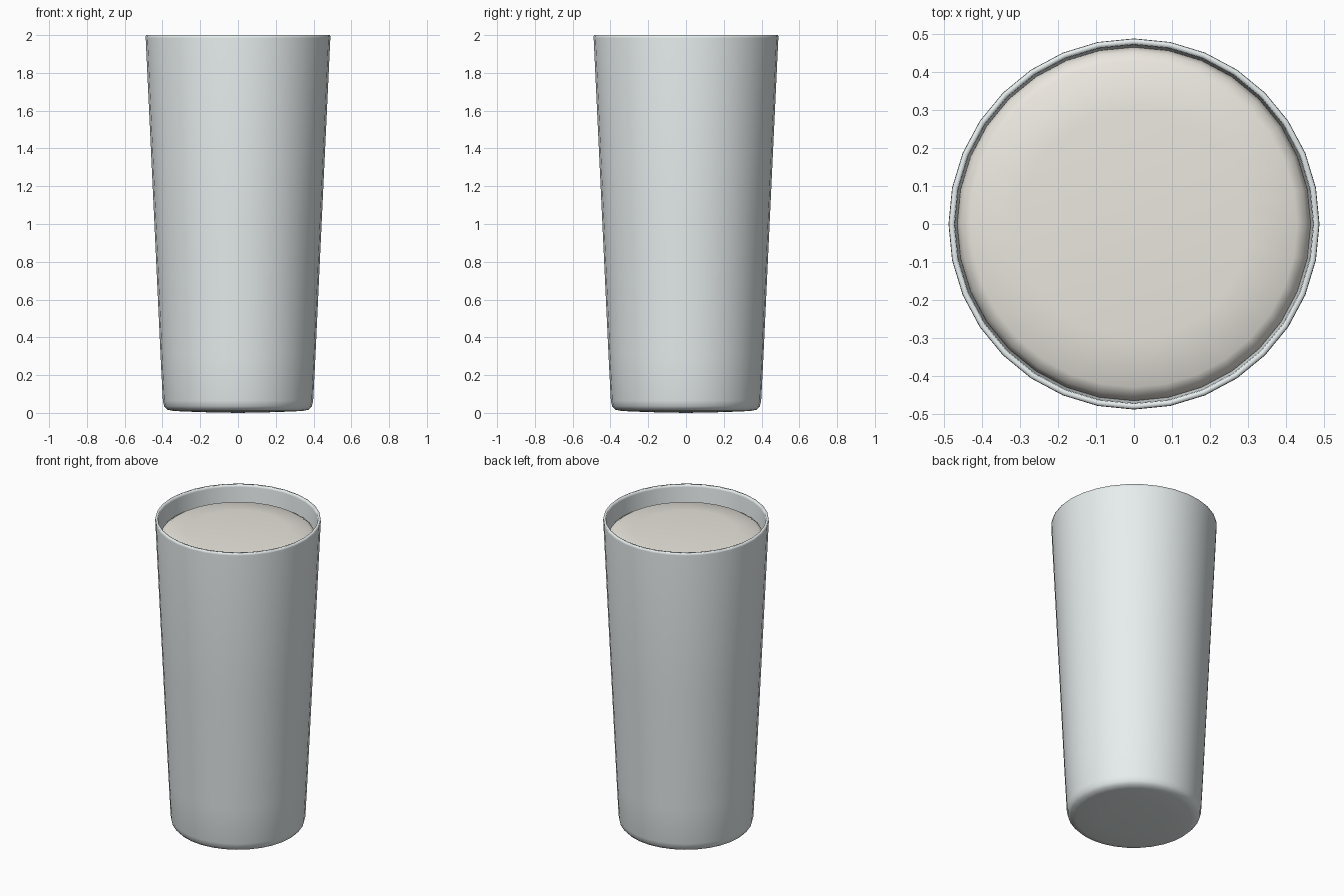
import bpy, bmesh, math

if "Cube" in bpy.data.objects:
    bpy.data.objects.remove(bpy.data.objects["Cube"])

SEGMENTS = 32


def lathe(name, profile, color=None):
    """Spin an (r, z) profile around z; points with r = 0 become poles."""
    bm = bmesh.new()
    rings = []
    for r, z in profile:
        if r == 0:
            rings.append([bm.verts.new((0, 0, z))] * SEGMENTS)
        else:
            rings.append([bm.verts.new((r * math.cos(a), r * math.sin(a), z))
                          for a in (2 * math.pi * i / SEGMENTS for i in range(SEGMENTS))])
    for low, high in zip(rings, rings[1:]):
        for i in range(SEGMENTS):
            j = (i + 1) % SEGMENTS
            quad = [low[i], low[j], high[j], high[i]]
            bm.faces.new(list(dict.fromkeys(quad)))
    bmesh.ops.recalc_face_normals(bm, faces=bm.faces)
    mesh = bpy.data.meshes.new(name)
    bm.to_mesh(mesh)
    bm.free()
    for face in mesh.polygons:
        face.use_smooth = True
    if color:
        mat = bpy.data.materials.new(name + "_color")
        mat.diffuse_color = color
        mat.use_nodes = True
        mat.node_tree.nodes["Principled BSDF"].inputs["Base Color"].default_value = mat.diffuse_color
        mesh.materials.append(mat)
    obj = bpy.data.objects.new(name, mesh)
    bpy.context.collection.objects.link(obj)
    return obj


# Tapered tumbler: outer wall, thin rim, inner wall and floor
lathe("glass", [
    (0, 0.0), (0.20, 0.004), (0.34, 0.010), (0.375, 0.017), (0.391, 0.035), (0.398, 0.065),
    (0.41, 0.30), (0.445, 1.05), (0.489, 1.985), (0.488, 2.0), (0.474, 2.0), (0.472, 1.985),
    (0.428, 1.05), (0.393, 0.30), (0.381, 0.075), (0.372, 0.05), (0.355, 0.035), (0, 0.022),
], (0.80, 0.85, 0.85, 1))

# Liquid filling the tumbler, with a softly domed top
lathe("liquid", [
    (0, 0.03), (0.34, 0.045), (0.365, 0.06), (0.377, 0.10), (0.391, 0.30), (0.426, 1.05),
    (0.464, 1.84), (0.466, 1.865), (0.455, 1.892), (0.43, 1.908), (0.30, 1.917), (0, 1.925),
], (0.83, 0.80, 0.74, 1))
